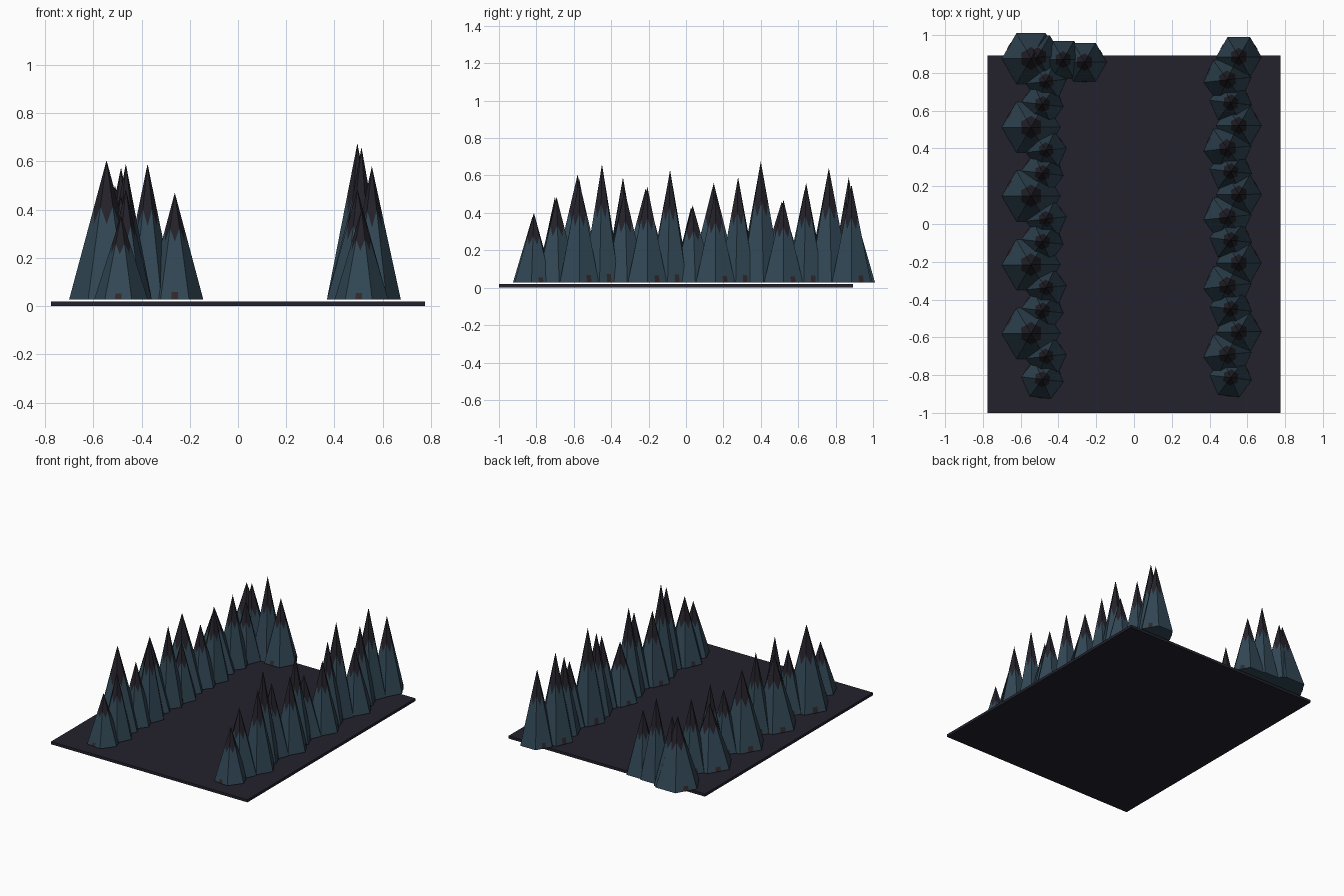
import bpy, bmesh, math
from mathutils import Vector

if "Cube" in bpy.data.objects:
    bpy.data.objects.remove(bpy.data.objects["Cube"])


def material(name, rgb):
    m = bpy.data.materials.new(name)
    m.diffuse_color = (*rgb, 1)
    m.use_nodes = True
    m.node_tree.nodes["Principled BSDF"].inputs["Base Color"].default_value = m.diffuse_color
    return m


GROUND = material("ground dark", (0.017, 0.016, 0.026))
NEEDLES = material("needle blue", (0.031, 0.063, 0.090))
TIP = material("tip dark", (0.018, 0.016, 0.023))
BARK = material("bark brown", (0.030, 0.021, 0.023))

BASE_Z = 0.028


def finish(bm, name, mats):
    me = bpy.data.meshes.new(name)
    bmesh.ops.recalc_face_normals(bm, faces=bm.faces[:])
    bm.to_mesh(me)
    bm.free()
    for m in mats:
        me.materials.append(m)
    bpy.context.collection.objects.link(bpy.data.objects.new(name, me))


def tree(name, x, y, r, top, turn):
    """Six-sided cone with a zigzag dark tip and small bark patches at the foot."""
    bm = bmesh.new()
    apex = Vector((x, y, top))
    foot = []
    for i in range(6):
        a = turn + i * math.pi / 3
        foot.append(Vector((x + r * math.cos(a), y + r * math.sin(a), BASE_Z)))
    # corner and mid-face points alternate round the cone
    rim = []
    for i in range(6):
        rim += [foot[i], (foot[i] + foot[(i + 1) % 6]) / 2]
    low = [bm.verts.new(p) for p in rim]
    zig = [bm.verts.new(p.lerp(apex, 0.54 if i % 2 else 0.67)) for i, p in enumerate(rim)]
    tip = bm.verts.new(apex)
    for i in range(12):
        j = (i + 1) % 12
        bm.faces.new((low[i], low[j], zig[j], zig[i]))
        bm.faces.new((zig[i], zig[j], tip)).material_index = 1
    bm.faces.new(low[::-1])
    bmesh.ops.recalc_face_normals(bm, faces=bm.faces[:])
    # bark patches lying on every other side
    for i in (0, 2, 4):
        a, b = foot[i], foot[(i + 1) % 6]
        n = (b - a).cross(apex - a).normalized() * 0.002
        p, q = a.lerp(b, 0.38), a.lerp(b, 0.62)
        corners = (p, q, q.lerp(apex, 0.07), p.lerp(apex, 0.07))
        bm.faces.new([bm.verts.new(c + n) for c in corners]).material_index = 2
    finish(bm, name, (NEEDLES, TIP, BARK))


# ground slab
bm = bmesh.new()
bmesh.ops.create_cube(bm, size=1)
for v in bm.verts:
    v.co = Vector((v.co.x * 1.55, v.co.y * 1.893 - 0.0535, (v.co.z + 0.5) * 0.019))
finish(bm, "ground_slab", (GROUND,))

# rows: x, radius repeat every three trees; heights run from back to front
SPACING = 0.1213
rows = {
    "left_tree": (0.876, [(-0.545, 0.155), (-0.465, 0.108), (-0.485, 0.112)],
                  [0.50, 0.44, 0.52, 0.46, 0.53, 0.45, 0.56, 0.43,
                   0.575, 0.53, 0.59, 0.46, 0.605, 0.485, 0.375]),
    "right_tree": (0.885, [(0.555, 0.12), (0.495, 0.127), (0.512, 0.112)],
                   [0.55, 0.64, 0.56, 0.47, 0.675, 0.59, 0.51, 0.44,
                    0.63, 0.54, 0.52, 0.66, 0.58, 0.485, 0.40]),
}
for name, (start, cols, heights) in rows.items():
    for i, h in enumerate(heights):
        x, r = cols[i % 3]
        tree(f"{name}_{i + 1}", x, start - i * SPACING, r, h, 0.13 * math.sin(i * 2.1))

# short back row in the left corner
for i, (x, y, r, h) in enumerate([(-0.51, 0.885, 0.13, 0.50), (-0.375, 0.87, 0.115, 0.59),
                                  (-0.262, 0.857, 0.118, 0.47)]):
    tree(f"back_tree_{i + 1}", x, y, r, h, 0)
